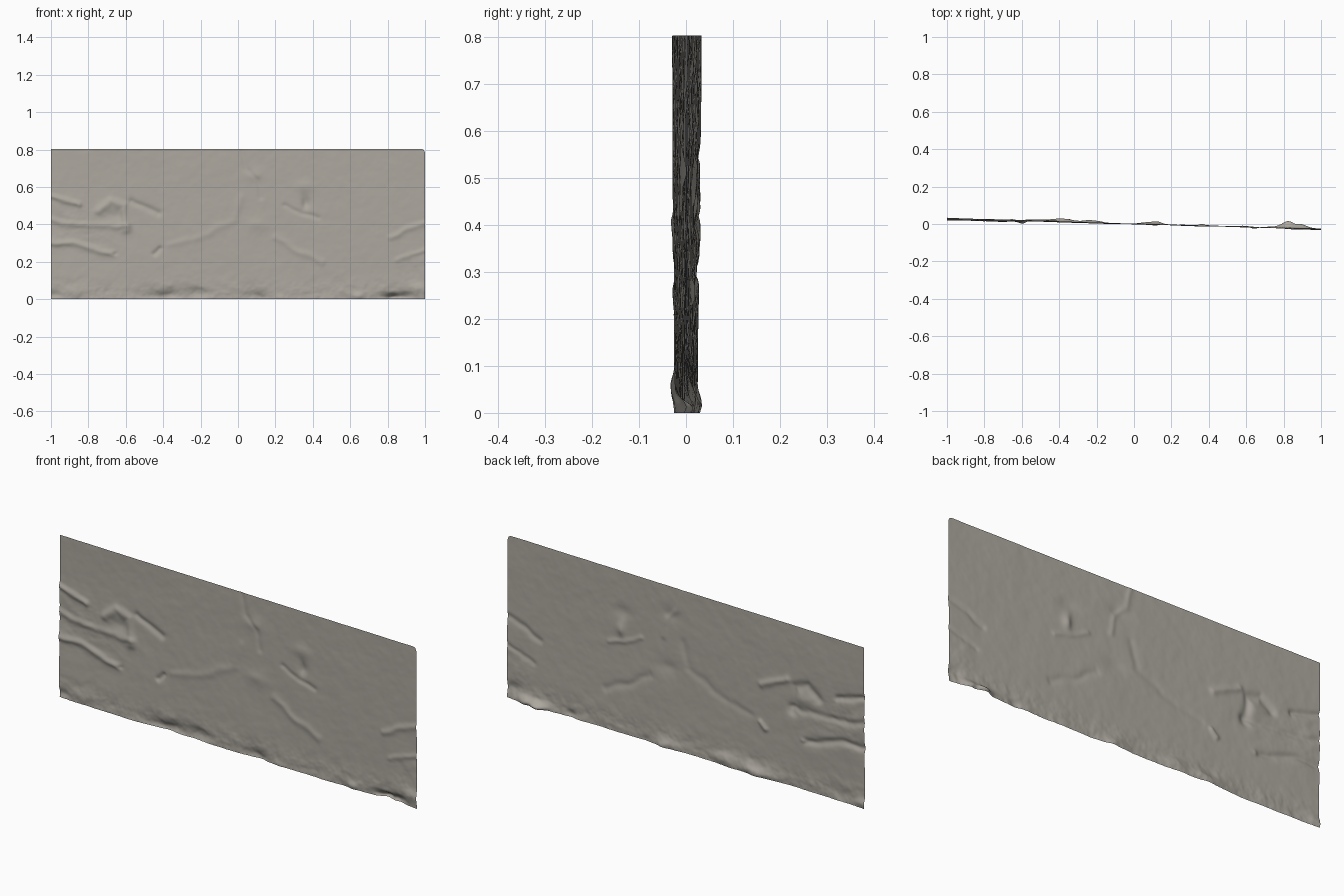
import bpy, math
from mathutils import Vector, noise

NX, NZ, H = 320, 130, 0.803

# Raised or sunken lines in the plaster: depth (negative = towards front), width, path
RIDGES = [
    (-0.008, 0.014, [(-1, .55), (-.93, .53), (-.85, .50)]),
    (-0.006, 0.016, [(-1, .42), (-.9, .39), (-.75, .40), (-.6, .39)]),
    (-0.008, 0.016, [(-1, .31), (-.88, .295), (-.78, .27), (-.67, .25)]),
    (-0.009, 0.020, [(-.74, .47), (-.68, .52), (-.61, .50), (-.60, .37)]),
    (0.007, 0.016, [(-.57, .53), (-.42, .46)]),
    (0.007, 0.012, [(-.45, .24), (-.42, .27)]),
    (-0.003, 0.02, [(-.36, .29), (-.2, .33), (-.02, .42), (.02, .55)]),
    (0.003, 0.012, [(.015, .8), (.04, .7), (.10, .63), (.12, .55)]),
    (-0.004, 0.018, [(.2, .33), (.32, .25), (.45, .2)]),
    (0.004, 0.012, [(.25, .5), (.33, .47), (.42, .43)]),
    (-0.005, 0.015, [(.82, .33), (.9, .37), (1, .40)]),
    (-0.004, 0.014, [(.85, .2), (.93, .24), (1, .26)]),
]

# Round lumps and pits: x, z, depth, x radius, z radius
LUMPS = [
    (.36, .52, .011, .022, .035), (.36, .60, -.004, .05, .03),
    (.08, .66, -.005, .05, .03), (.10, .39, -.005, .05, .03),
    (-.66, .25, .006, .015, .01), (-.65, .45, .006, .05, .03),
    (-.40, .02, .020, .10, .03), (-.22, .02, .014, .07, .03),
    (.10, .01, .015, .07, .03), (.82, .01, .036, .04, .022),
    (.90, .015, .020, .04, .025), (.97, .05, -.012, .05, .03),
    (.64, .02, -.010, .03, .02), (-1, .02, .010, .06, .03),
]


def seg_dist(p, a, b):
    ab = b - a
    t = max(0, min(1, (p - a).dot(ab) / ab.length_squared))
    return (p - a - ab * t).length


def fbm(x, z, f, octaves=4):
    return noise.fractal(Vector((x * f, z * f, 3.7)), 1.0, 2.0, octaves)


def depth(x, z):
    """Wall surface y: slight twist, plaster waviness, rough foot, ridges and lumps."""
    y = 0.001 - x * (0.023 + 0.008 * min(1, z / 0.6))
    y += 0.0016 * fbm(x, z, 4) + 0.0006 * fbm(x, z, 22, 3)
    foot = math.exp(-(z / 0.10) ** 2)
    y += foot * (0.004 * fbm(x, z * 1.3, 11) + 0.002 * fbm(x + 5, z, 30))
    left = math.exp(-((x + .85) / .25) ** 2 - ((z - .4) / .15) ** 2)
    right = math.exp(-((x - .95) / .12) ** 2 - ((z - .13) / .12) ** 2)
    y += (left + right) * 0.003 * fbm(x, z * 1.5, 9)
    p = Vector((x + 0.012 * fbm(x, z, 9, 2), z + 0.012 * fbm(x, z + 8, 9, 2)))
    for d, w, pts in RIDGES:
        v = [Vector(q) for q in pts]
        r = min(seg_dist(p, a, b) for a, b in zip(v, v[1:]))
        if r < 3 * w:
            y += d * math.exp(-(r / w) ** 2)
    for cx, cz, d, rx, rz in LUMPS:
        e = ((p.x - cx) / rx) ** 2 + ((p.y - cz) / rz) ** 2
        if e < 9:
            y += d * math.exp(-e)
    return max(-0.037, min(0.036, y))


# Wall sheet: one displaced grid, top right corner slightly rounded
verts, faces = [], []
for j in range(NZ + 1):
    for i in range(NX + 1):
        x = -1 + 2 * i / NX
        top = H
        if x > 0.98:
            top -= 0.02 - math.sqrt(max(0, 0.02 ** 2 - (x - 0.98) ** 2))
        z = top * j / NZ
        verts.append((x, depth(x, z), z))
for j in range(NZ):
    for i in range(NX):
        a = j * (NX + 1) + i
        faces.append((a, a + 1, a + NX + 2, a + NX + 1))

mesh = bpy.data.meshes.new("plaster_wall")
mesh.from_pydata(verts, [], faces)
wall = bpy.data.objects.new("plaster_wall", mesh)
bpy.context.collection.objects.link(wall)

# Warm grey plaster
mat = bpy.data.materials.new("warm_grey_plaster")
mat.diffuse_color = (0.42, 0.395, 0.35, 1)
mesh.materials.append(mat)
for f in mesh.polygons:
    f.use_smooth = True
